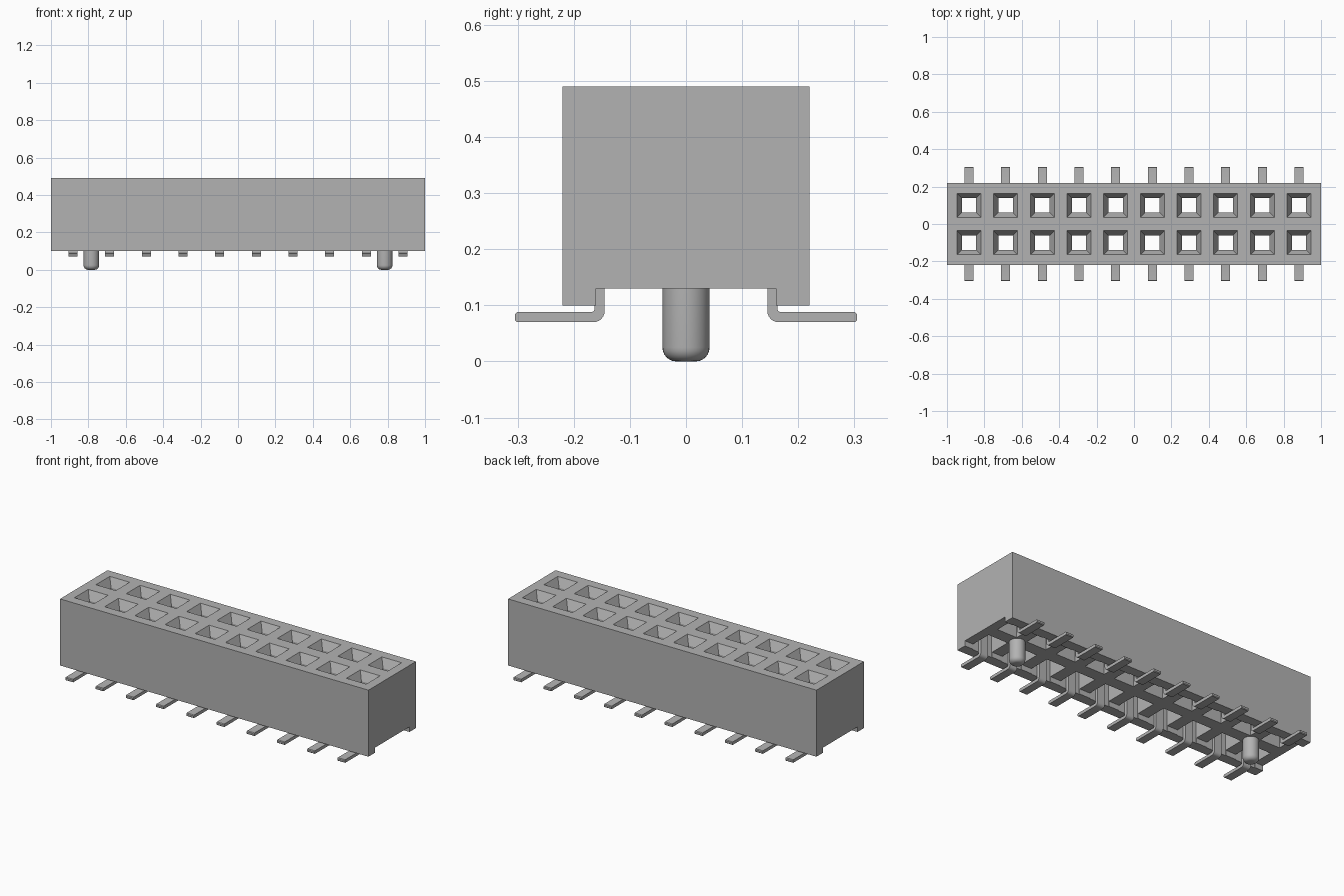
import bpy, bmesh, math

old = bpy.data.objects.get("Cube")
if old:
    bpy.data.objects.remove(old, do_unlink=True)

PITCH = 0.196
COLUMNS = [(i - 4.5) * PITCH for i in range(10)]
ROW = 0.1

grey = bpy.data.materials.new("plain grey")
grey.use_nodes = True
colour = (0.45, 0.45, 0.45, 1)
grey.diffuse_color = colour
grey.node_tree.nodes["Principled BSDF"].inputs["Base Color"].default_value = colour


def make_object(name, bm):
    bmesh.ops.recalc_face_normals(bm, faces=bm.faces)
    mesh = bpy.data.meshes.new(name)
    bm.to_mesh(mesh)
    bm.free()
    mesh.materials.append(grey)
    obj = bpy.data.objects.new(name, mesh)
    bpy.context.collection.objects.link(obj)
    return obj


def loft(bm, rings):
    """Skin a closed solid through rings of equal length."""
    loops = [[bm.verts.new(p) for p in ring] for ring in rings]
    n = len(loops[0])
    for a, b in zip(loops, loops[1:]):
        for i in range(n):
            j = (i + 1) % n
            bm.faces.new((a[i], a[j], b[j], b[i]))
    bm.faces.new(loops[0][::-1])
    bm.faces.new(loops[-1])


def extrude_x(bm, profile, x0, x1):
    loft(bm, [[(x, y, z) for y, z in profile] for x in (x0, x1)])


def activate(obj):
    bpy.ops.object.select_all(action="DESELECT")
    obj.select_set(True)
    bpy.context.view_layer.objects.active = obj


def arc(cy, cz, r, start, end, steps=6):
    angles = [math.radians(start + (end - start) * i / steps) for i in range(steps + 1)]
    return [(cy + r * math.cos(a), cz + r * math.sin(a)) for a in angles]


# Housing: block with a channel along the underside
half = [(0.16, 0.13), (0.16, 0.1), (0.22, 0.1), (0.22, 0.49)]
bm = bmesh.new()
extrude_x(bm, half + [(-y, z) for y, z in reversed(half)], -1, 1)
housing = make_object("housing", bm)

# Sockets: funnel mouth, narrow neck, wide cavity open below
bm = bmesh.new()
stages = [(0.05, 0.064), (0.40, 0.064), (0.40, 0.038), (0.44, 0.038), (0.515, 0.077)]
for cx in COLUMNS:
    for cy in (-ROW, ROW):
        loft(bm, [[(cx + sx * h, cy + sy * h, z)
                   for sx, sy in ((-1, -1), (1, -1), (1, 1), (-1, 1))]
                  for z, h in stages])
cutter = make_object("socket_cutter", bm)
cutter.hide_render = True

cut = housing.modifiers.new("sockets", "BOOLEAN")
cut.operation = "DIFFERENCE"
cut.solver = "EXACT"
cut.object = cutter
activate(housing)
bpy.ops.object.modifier_apply(modifier=cut.name)
bpy.data.objects.remove(cutter, do_unlink=True)

# Contacts: bent strips, upright in the socket with a foot pointing outward
outline = [(0.301, 0.07), (0.305, 0.074), (0.305, 0.084), (0.301, 0.088)]
outline += arc(0.169, 0.094, 0.006, 270, 180, 4)
outline += [(0.163, 0.4), (0.145, 0.4)]
outline += arc(0.165, 0.09, 0.02, 180, 270)
for side, label in ((-1, "front"), (1, "back")):
    bm = bmesh.new()
    for cx in COLUMNS:
        extrude_x(bm, [(side * y, z) for y, z in outline], cx - 0.024, cx + 0.024)
    contacts = make_object(label + "_contacts", bm)
    activate(contacts)
    bpy.ops.object.shade_smooth_by_angle(angle=math.radians(30))

# Locating pegs: round posts with a rounded lower end
SIDES = 32
peg_profile = [(r, z) for r, z in arc(0.017, 0.025, 0.025, 270, 360)] + [(0.042, 0.135)]
for side, label in ((-1, "right"), (1, "left")):
    bm = bmesh.new()
    turn = [2 * math.pi * i / SIDES for i in range(SIDES)]
    loft(bm, [[(side * 4 * PITCH + r * math.cos(a), r * math.sin(a), z) for a in turn]
              for r, z in peg_profile])
    peg = make_object(label + "_peg", bm)
    activate(peg)
    bpy.ops.object.shade_smooth_by_angle(angle=math.radians(30))
